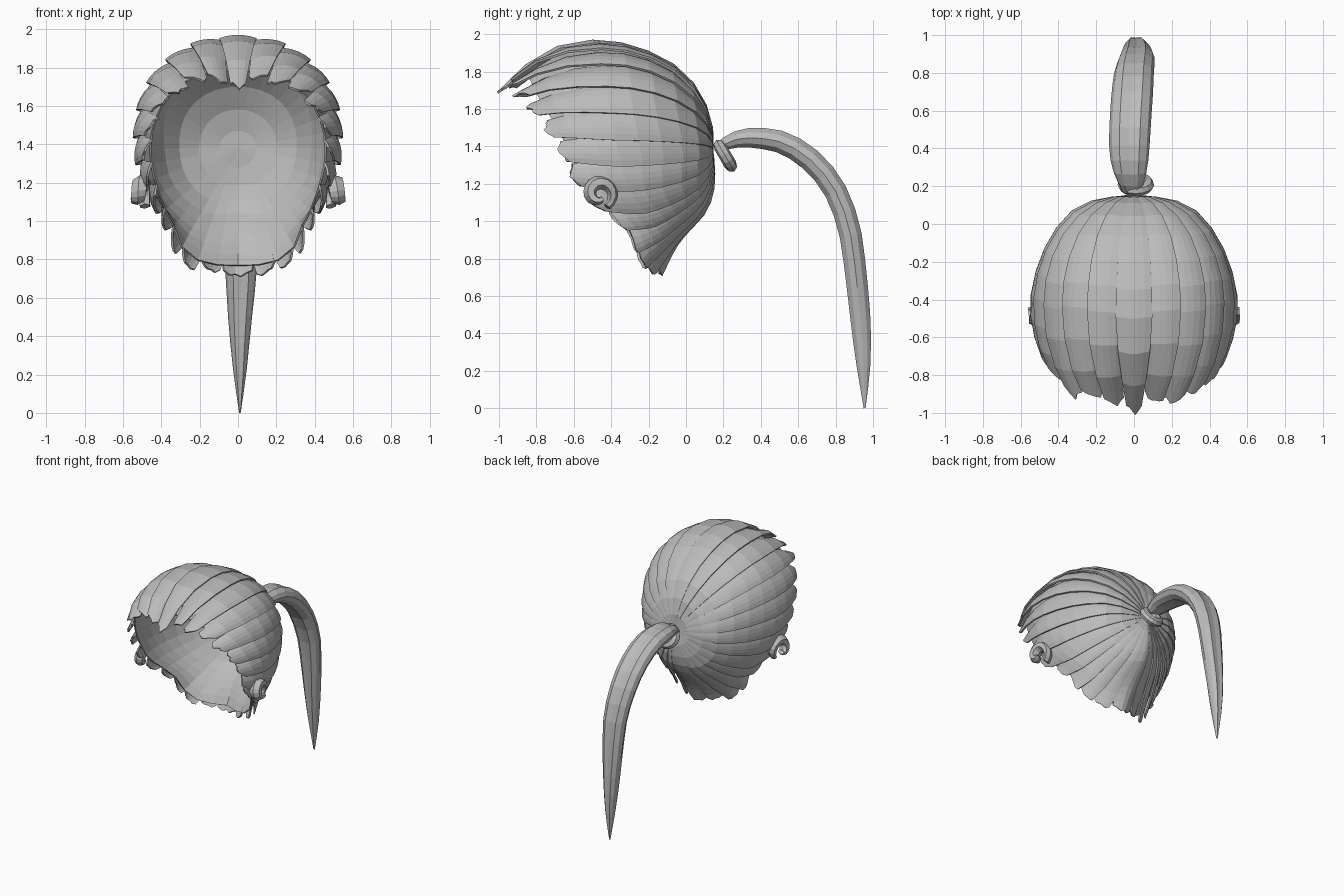
import bpy, bmesh, random
from math import sin, cos, pi, radians
from mathutils import Vector

random.seed(4)
cube = bpy.data.objects.get("Cube")
if cube:
    bpy.data.objects.remove(cube)

hair = bpy.data.materials.new("hair_grey")
hair.use_nodes = True
hair.diffuse_color = (0.5, 0.5, 0.5, 1)
hair.node_tree.nodes["Principled BSDF"].inputs["Base Color"].default_value = hair.diffuse_color


def make_object(name, bm, thickness=0):
    mesh = bpy.data.meshes.new(name)
    bm.to_mesh(mesh)
    bm.free()
    mesh.materials.append(hair)
    obj = bpy.data.objects.new(name, mesh)
    bpy.context.collection.objects.link(obj)
    if thickness:
        solid = obj.modifiers.new("thickness", "SOLIDIFY")
        solid.thickness = thickness
        solid.offset = -1


def spline(points, t):
    """Smooth curve through points, t counted in points."""
    last = len(points) - 1
    i = max(0, min(int(t), last - 1))
    f = t - i
    b, c = points[i], points[i + 1]
    a = points[i - 1] if i else b * 2 - c
    d = points[i + 2] if i + 2 <= last else c * 2 - b
    if f > 1:
        return c + (c - b) * (f - 1)
    return b + ((c - a) + (a * 2 - b * 5 + c * 4 - d + (b * 3 - a - c * 3 + d) * f) * f) * f / 2


# Head profiles as (radius, y), fanning around the tie at the back
POLE = 1.38
ANGLES = [0, 45, 90, 115, 140, 155, 180]
PROFILES = [[Vector(p) for p in [(0, .16)] + row] for row in (
    [(.14, .15), (.32, .08), (.47, -.07), (.56, -.28), (.59, -.5), (.52, -.77), (.32, -.99)],
    [(.14, .15), (.32, .08), (.48, -.07), (.57, -.26), (.59, -.45), (.55, -.7), (.43, -.91)],
    [(.14, .15), (.3, .1), (.42, -.03), (.5, -.2), (.54, -.38), (.53, -.53), (.48, -.69)],
    [(.14, .15), (.3, .09), (.42, -.03), (.5, -.18), (.53, -.3), (.53, -.42), (.5, -.57)],
    [(.14, .155), (.3, .1), (.41, 0), (.48, -.09), (.53, -.17), (.55, -.24), (.57, -.32)],
    [(.14, .16), (.29, .12), (.4, .04), (.47, -.04), (.54, -.11), (.6, -.18), (.66, -.24)],
    [(.14, .165), (.25, .15), (.35, .1), (.43, .02), (.5, -.04), (.57, -.08), (.65, -.12)])]
CENTRE = Vector((0, -.4, POLE))


def head_point(angle, v, lift):
    """Point on the head: angle from the crown in degrees, v from tie to hairline."""
    a = min(abs(angle), 360 - abs(angle))
    k = max(i for i in range(len(ANGLES) - 1) if ANGLES[i] <= a)
    t = k + (a - ANGLES[k]) / (ANGLES[k + 1] - ANGLES[k])
    r, y = spline([spline(p, v * 7) for p in PROFILES], t)
    p = Vector((r * sin(radians(angle)), y, POLE + r * cos(radians(angle))))
    return p + (p - CENTRE).normalized() * lift


def add_sheet(bm, rows, flip=False):
    grid = [[bm.verts.new(p) for p in row] for row in rows]
    for a, b in zip(grid, grid[1:]):
        for j in range(len(a) - 1):
            face = (a[j], a[j + 1], b[j + 1], b[j])
            bm.faces.new(face[::-1] if flip else face)


# Inner cap, reaching further down at the nape
bm = bmesh.new()
add_sheet(bm, [[head_point(a, (.93 + .065 * abs(a) / 180) * v / 9, -.036) for v in range(10)]
               for a in range(-180, 181, 10)])
bmesh.ops.remove_doubles(bm, verts=bm.verts, dist=.0005)
make_object("inner_cap", bm, .01)

COLUMNS, ROWS = 6, 10


def add_lock(bm, low, high, side=1, tilt=.026, raised=0):
    """One lock between two angles, tilted so that its lower edge lies on top."""
    mid, half = (low + high) / 2, (high - low) / 2
    reach = random.uniform(.98, 1.01)
    rows = []
    for c in range(COLUMNS):
        u = c / (COLUMNS - 1) * 2 - 1
        row = []
        for j in range(ROWS + 1):
            v = .03 + (reach - .03) * j / ROWS
            if j == ROWS:
                v += random.uniform(-.012, .012) - .02 * u * u
            width = 1.2 - .35 * max(0, v - .75) / .25
            lift = v * (tilt * u + .014 * (1 - u * u) + raised) - .012
            row.append(head_point(side * (mid + u * half * width), v, lift))
        rows.append(row)
    add_sheet(bm, rows, side < 0)


# Overlapping locks down both sides
EDGES = list(range(8, 128, 15)) + list(range(128, 173, 11))
for side, label in ((1, "left"), (-1, "right")):
    bm = bmesh.new()
    for low, high in zip(EDGES, EDGES[1:]):
        add_lock(bm, low, high, side)
    make_object(label + "_locks", bm, .012)

# Level locks along the middle of the crown and nape
for name, low, high, raised in (("crown_lock", -8, 8, .005), ("nape_lock", 172, 188, .012)):
    bm = bmesh.new()
    add_lock(bm, low, high, 1, 0, raised)
    make_object(name, bm, .012)


def sweep(name, path, sizes, steps, profile, across, closed=False):
    """Sweep a profile of (sideways, outward) points; across is the sideways axis."""
    bm = bmesh.new()
    path = [Vector(p) for p in path]
    sizes = [Vector(s) for s in sizes]
    across = Vector(across).normalized()
    rings = []
    for i in range(steps + 1 - closed):
        f = i / steps
        t = f * (len(path) - 1)
        here = spline(path, t)
        ahead = spline(path, t + .02) - spline(path, max(t - .02, 0))
        out = ahead.cross(across).normalized()
        w, h = spline(sizes, f * (len(sizes) - 1))
        rings.append([bm.verts.new(here + across * x * w + out * z * h) for x, z in profile])
    n = len(profile)
    for a, b in zip(rings, rings[1:] + rings[:1] if closed else rings[1:]):
        for j in range(n):
            bm.faces.new((a[j], a[(j + 1) % n], b[(j + 1) % n], b[j]))
    if not closed:
        bm.faces.new(rings[0])
        bm.faces.new(rings[-1])
    bmesh.ops.recalc_face_normals(bm, faces=bm.faces)
    make_object(name, bm)


def round_profile(n, dents=()):
    return [(sin(2 * pi * k / n) * (.8 if k in dents else 1),
             cos(2 * pi * k / n) * (.8 if k in dents else 1)) for k in range(n)]


# Ponytail, grooved along its length
sweep("ponytail",
      [(-.01, .17, 1.39), (-.02, .26, 1.435), (-.025, .38, 1.445), (-.02, .53, 1.415),
       (-.01, .68, 1.315), (0, .8, 1.16), (.015, .875, .95), (.015, .91, .7),
       (.01, .935, .45), (.01, .95, .2), (.01, .955, 0)],
      [(.05, .03), (.1, .06), (.11, .07), (.105, .07), (.085, .067), (.05, .056), (.004, .006)],
      18, round_profile(12, (0, 6)), (1, 0, 0))

# Hair tie, a plump ring around the root
tie_axis = Vector((0, .86, .5))
tie_up = Vector((0, -.5, .86))
ring = [Vector((.01, .21, 1.35)) + Vector((1, 0, 0)) * .055 * cos(k * pi / 8)
        + tie_up * .055 * sin(k * pi / 8) for k in range(17)]
sweep("hair_tie", ring, [(.034, .042)] * 2, 16, round_profile(8), tie_axis, True)

# Curled locks in front of the ears
for side, label in ((1, "left"), (-1, "right")):
    curl = []
    for k in range(13):
        a = k * pi / 6 - 1
        r = .08 - .004 * k
        curl.append((side * (.485 + .004 * k), -.465 + r * cos(a), 1.145 + r * sin(a)))
    sweep(label + "_curl", curl, [(.03, .02), (.045, .036), (.045, .034), (.03, .016)],
          16, round_profile(6), (1, side * .15, .15))
